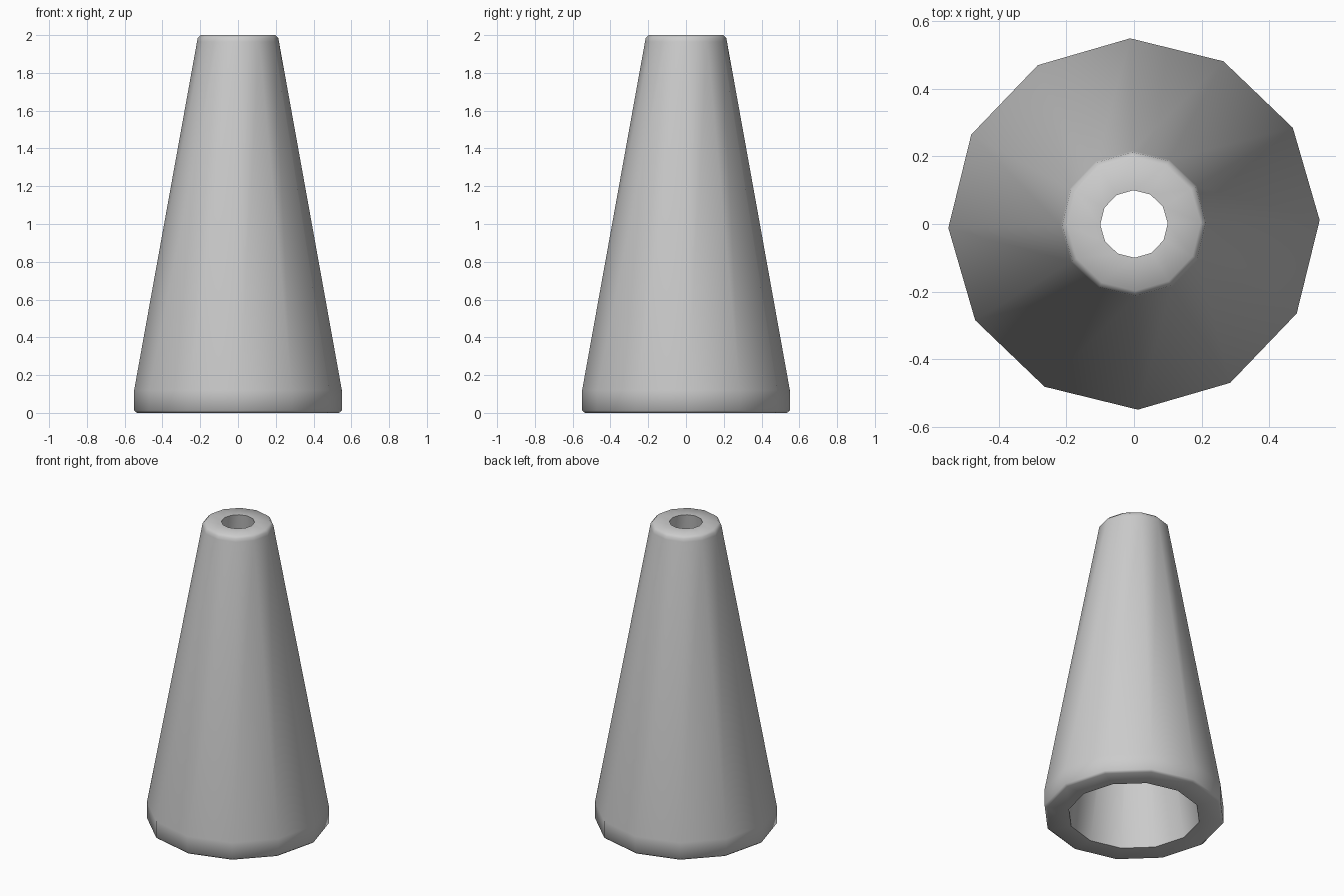
import bpy, bmesh, math

if "Cube" in bpy.data.objects:
    bpy.data.objects.remove(bpy.data.objects["Cube"])

SIDES = 12
TURN = math.radians(1.2)

# Closed wall profile (radius, height): outside upwards, then down the bore
profile = [(0.535, 0.0), (0.55, 0.012), (0.55, 0.12), (0.217, 1.965),
           (0.213, 1.985), (0.198, 2.0), (0.10, 2.0), (0.40, 0.0)]

# Hollow tapered body, lathed with few sides
bm = bmesh.new()
rings = []
for r, z in profile:
    rings.append([bm.verts.new((r * math.cos(TURN + 2 * math.pi * i / SIDES),
                                r * math.sin(TURN + 2 * math.pi * i / SIDES), z))
                  for i in range(SIDES)])
for k, a in enumerate(rings):
    b = rings[(k + 1) % len(rings)]
    for i in range(SIDES):
        j = (i + 1) % SIDES
        bm.faces.new((a[i], a[j], b[j], b[i]))
bmesh.ops.recalc_face_normals(bm, faces=bm.faces)

mesh = bpy.data.meshes.new("hollow_cone")
bm.to_mesh(mesh)
bm.free()
cone = bpy.data.objects.new("hollow_cone", mesh)
bpy.context.collection.objects.link(cone)

# Smooth sides, crisp rims
bpy.context.view_layer.objects.active = cone
cone.select_set(True)
bpy.ops.object.shade_smooth_by_angle(angle=math.radians(60))
